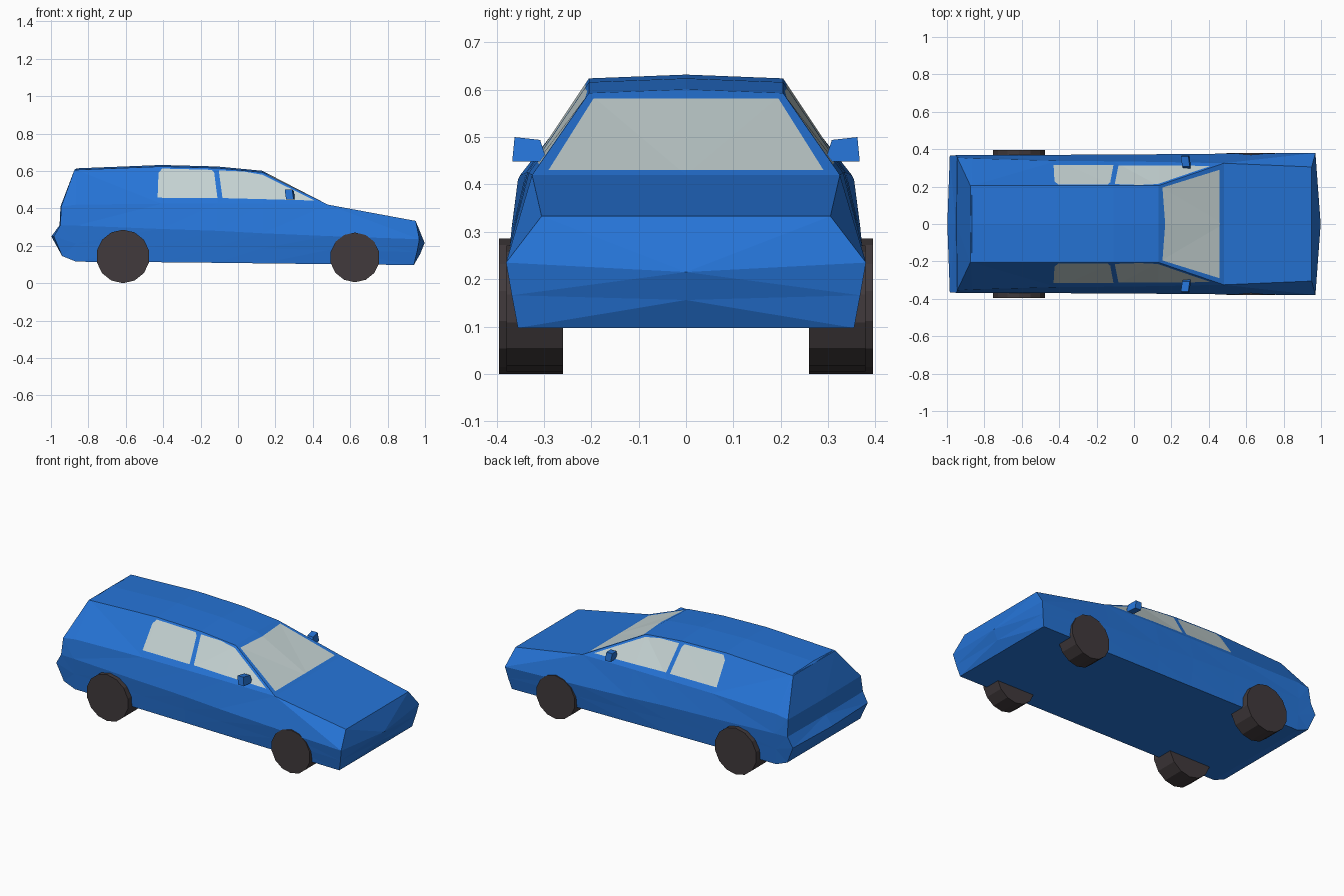
import bpy, bmesh, math
from mathutils import Vector, Matrix

if "Cube" in bpy.data.objects:
    bpy.data.objects.remove(bpy.data.objects["Cube"])


def material(name, rgb):
    m = bpy.data.materials.new(name)
    m.diffuse_color = (*rgb, 1)
    m.use_nodes = True
    m.node_tree.nodes["Principled BSDF"].inputs["Base Color"].default_value = m.diffuse_color
    return m


BLUE = material("blue paint", (0.019, 0.175, 0.68))
GLASS = material("pale glass", (0.56, 0.65, 0.65))
RUBBER = material("dark rubber", (0.052, 0.042, 0.045))


def add_object(name, bm, *mats):
    me = bpy.data.meshes.new(name)
    bm.to_mesh(me)
    bm.free()
    for m in mats:
        me.materials.append(m)
    ob = bpy.data.objects.new(name, me)
    bpy.context.collection.objects.link(ob)
    return ob


# Body: cross-sections from tail to nose, each sill, bumper, crease, belt, roof edge
def section(x, sill_z, crease, belt, roof):
    sill = Vector((x, 0.355, sill_z))
    crease = Vector((x, *crease))
    return [sill, (sill + crease) / 2, crease, Vector((x, *belt)), Vector((x, *roof))]


tail = [Vector(p) for p in ((-.94, .355, .145), (-.985, .365, .25), (-.95, .368, .31),
                            (-.945, .355, .41), (-.875, .205, .605))]
nose = [Vector(p) for p in ((.94, .355, .097), (.957, .368, .166), (.97, .38, .235),
                            (.97, .38, .235), (.95, .305, .333))]
sections = [
    tail,
    section(-.865, .115, (.368, .308), (.35, .42), (.205, .606)),
    section(-.41, .112, (.37, .29), (.338, .425), (.205, .624)),
    section(-.11, .109, (.371, .28), (.335, .425), (.205, .616)),
    section(.13, .106, (.373, .267), (.332, .425), (.205, .593)),
    section(.48, .102, (.376, .252), (.325, .42), (.325, .42)),
    nose,
]
tail_bulge = [(0, 0), (-.013, 0), (-.004, 0), (-.004, 0), (0, 0)]
nose_bulge = [(0, 0), (.017, -.01), (.028, -.02), (.028, -.02), (0, 0)]

body = bmesh.new()


def quad(*pts):
    body.faces.new([body.verts.new(p) for p in pts])


def centre(p, dx=0, dz=0):
    return Vector((p.x + dx, 0, p.z + dz))


for side in (1, -1):
    rings = [[Vector((p.x, p.y * side, p.z)) for p in s] for s in sections]
    for i, (a, b) in enumerate(zip(rings, rings[1:])):
        for j in range(4):
            quad(a[j], b[j], b[j + 1], a[j + 1])
        quad(a[0], b[0], centre(b[0]), centre(a[0]))
        crown = [.008 if 0 < k < 5 else 0 for k in (i, i + 1)]
        quad(a[4], b[4], centre(b[4], 0, crown[1]), centre(a[4], 0, crown[0]))
    for ring, bulge in ((rings[0], tail_bulge), (rings[-1], nose_bulge)):
        for j in range(4):
            quad(ring[j], ring[j + 1], centre(ring[j + 1], *bulge[j + 1]),
                 centre(ring[j], *bulge[j]))
bmesh.ops.remove_doubles(body, verts=body.verts, dist=0.0005)
bmesh.ops.dissolve_degenerate(body, edges=body.edges, dist=0.0005)
bmesh.ops.triangulate(body, faces=body.faces)
bmesh.ops.recalc_face_normals(body, faces=body.faces)


# Windows: cut a convex outline, seen along one axis, into the chosen panels
def cut_window(outline, axis, chosen):
    def lift(p):
        return Vector((p[0], 0, p[1])) if axis == 1 else Vector((0, p[0], p[1]))
    view = Vector((0, 1, 0)) if axis == 1 else Vector((1, 0, 0))
    pts = [lift(p) for p in outline]
    mid = sum(pts, Vector()) / len(pts)
    planes = []
    for a, b in zip(pts, pts[1:] + pts[:1]):
        n = (b - a).cross(view).normalized()
        if n.dot(mid - a) < 0:
            n.negate()
        planes.append((a, n))
    for a, n in planes:
        faces = [f for f in body.faces if chosen(f)]
        geom = set(faces)
        for f in faces:
            geom.update(f.edges)
            geom.update(f.verts)
        bmesh.ops.bisect_plane(body, geom=list(geom), dist=1e-5, plane_co=a, plane_no=n)
        body.normal_update()
    for f in body.faces:
        c = f.calc_center_median()
        if chosen(f) and all(n.dot(c - a) > 0 for a, n in planes):
            f.material_index = 1


body.normal_update()
rear_window = [(-.43, .457), (-.425, .59), (-.405, .613), (-.14, .606), (-.127, .59), (-.11, .455)]
front_window = [(-.103, .603), (.03, .597), (.13, .58), (.41, .442), (-.083, .455)]
windscreen = [(-.195, .582), (.195, .582), (.29, .431), (-.29, .431)]
for s in (1, -1):
    for outline in (rear_window, front_window):
        cut_window(outline, 1, lambda f: f.normal.y * s > .5)
cut_window(windscreen, 0, lambda f: f.normal.x > .3 and f.normal.z > .5
           and .1 < f.calc_center_median().x < .5)
add_object("car_body", body, BLUE, GLASS)

# Wheels: low-poly drums, rear pair larger and wider set
for name, x, r, outer in (("rear_wheel", -.615, .143, .395), ("front_wheel", .625, .133, .379)):
    for s, label in ((1, "left"), (-1, "right")):
        bm = bmesh.new()
        place = Matrix.Translation((x, s * (outer + .26) / 2, r + (.002 if s else 0)))
        bmesh.ops.create_cone(bm, cap_ends=True, segments=14, radius1=r, radius2=r,
                              depth=outer - .26,
                              matrix=place @ Matrix.Rotation(math.pi / 2, 4, 'X'))
        # rest the tyre on the ground
        low = min(v.co.z for v in bm.verts)
        bmesh.ops.translate(bm, verts=bm.verts, vec=(0, 0, -low if x < 0 else .005 - low))
        add_object(f"{name}_{label}", bm, RUBBER)

# Door mirrors: small tapered blocks
for s, label in ((1, "left"), (-1, "right")):
    bm = bmesh.new()
    bmesh.ops.create_cube(bm, size=1)
    for v in bm.verts:
        top, out, fwd = v.co.z > 0, v.co.y > 0, v.co.x > 0
        y = (.362 if top else .367) if out else (.308 if top else .293)
        z = (.50 if out else .494) if top else .448
        x = (.298 if fwd else .258) + (0 if top else .007)
        v.co = (x - (.008 if out else 0), y * s, z)
    bmesh.ops.recalc_face_normals(bm, faces=bm.faces)
    add_object(f"door_mirror_{label}", bm, BLUE)
